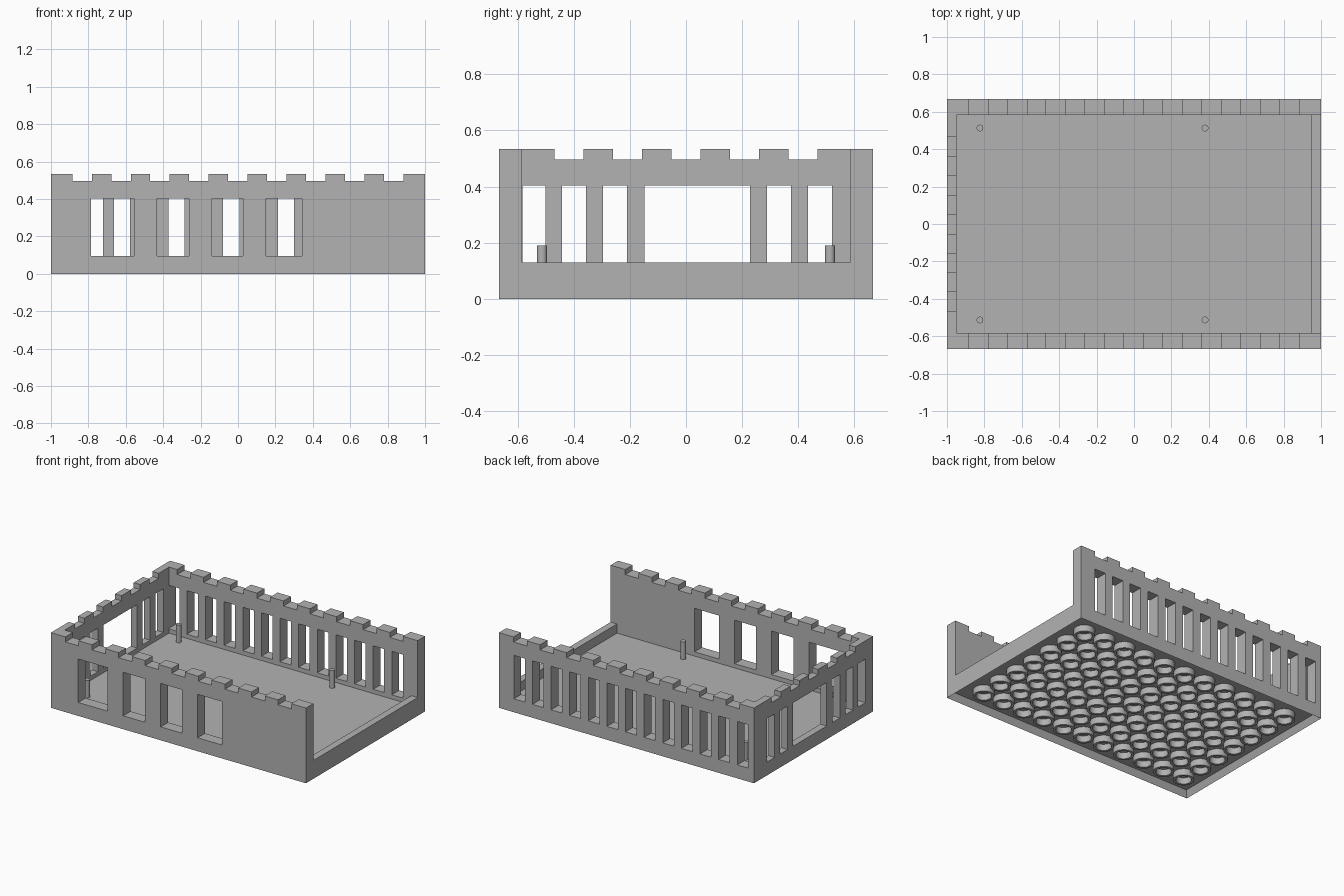
import bpy, bmesh, math
from mathutils import Matrix, Vector

if "Cube" in bpy.data.objects:
    bpy.data.objects.remove(bpy.data.objects["Cube"])

# Single grey plastic material
GREY = (0.45, 0.45, 0.45, 1)
grey = bpy.data.materials.new("grey_plastic")
grey.use_nodes = True
grey.diffuse_color = GREY
grey.node_tree.nodes["Principled BSDF"].inputs["Base Color"].default_value = GREY

# Main dimensions
HX, HY = 1.0, 0.667
FLOOR, LIP, NOTCH, TOP = 0.065, 0.13, 0.497, 0.533
SILL, HEAD = 0.095, 0.403
WALL, THIN, RIM, CAVITY = 0.083, 0.05, 0.03, 0.045
STUD = 1 / 6


def finish(name, bm, smooth=False):
    bmesh.ops.recalc_face_normals(bm, faces=bm.faces)
    mesh = bpy.data.meshes.new(name)
    bm.to_mesh(mesh)
    bm.free()
    mesh.materials.append(grey)
    obj = bpy.data.objects.new(name, mesh)
    bpy.context.collection.objects.link(obj)
    if smooth:
        bpy.ops.object.select_all(action='DESELECT')
        obj.select_set(True)
        bpy.context.view_layer.objects.active = obj
        bpy.ops.object.shade_smooth_by_angle(angle=math.radians(40))
    return obj


def box_bm(lo, hi):
    lo, hi = Vector(lo), Vector(hi)
    bm = bmesh.new()
    bmesh.ops.create_cube(bm, size=1, matrix=Matrix.Translation((lo + hi) / 2)
                          @ Matrix.Diagonal((*(hi - lo), 1)))
    return bm


def wall(name, span, holes, place, direction):
    """Fill a grid of cells except the holes (u0, u1, z0, z1), then thicken it."""
    us = sorted({*span, *(u for h in holes for u in h[:2])})
    zs = sorted({FLOOR, TOP, *(z for h in holes for z in h[2:])})
    bm = bmesh.new()
    for u0, u1 in zip(us, us[1:]):
        for z0, z1 in zip(zs, zs[1:]):
            u, z = (u0 + u1) / 2, (z0 + z1) / 2
            if any(a < u < b and c < z < d for a, b, c, d in holes):
                continue
            corners = ((u0, z0), (u1, z0), (u1, z1), (u0, z1))
            bm.faces.new([bm.verts.new(place(*c)) for c in corners])
    bmesh.ops.remove_doubles(bm, verts=bm.verts, dist=1e-5)
    out = bmesh.ops.extrude_face_region(bm, geom=bm.faces[:], use_keep_orig=True)
    moved = [v for v in out["geom"] if isinstance(v, bmesh.types.BMVert)]
    bmesh.ops.translate(bm, verts=moved, vec=direction)
    bmesh.ops.dissolve_limit(bm, angle_limit=0.01, verts=bm.verts, edges=bm.edges)
    return finish(name, bm)


def notches(start, count):
    step = 0.1042
    return [(start + 2 * step * k, start + 2 * step * k + step, NOTCH, TOP)
            for k in range(count)]


def openings(pairs):
    return [(a, b, SILL, HEAD) for a, b in pairs]


# Base plate, hollow underneath
bm = box_bm((-HX, -HY, 0), (HX, HY, FLOOR))
bottom = min(bm.faces, key=lambda f: f.calc_center_median().z)
bmesh.ops.inset_region(bm, faces=[bottom], thickness=RIM)
bmesh.ops.translate(bm, verts=bottom.verts, vec=(0, 0, CAVITY))
finish("base_plate", bm)

# Low sill across the open end
finish("end_sill", box_bm((HX - THIN, -HY + WALL, FLOOR), (HX, HY - WALL, LIP)))

# Front wall with four windows
windows = [(-0.786, -0.556), (-0.433, -0.262), (-0.139, 0.027), (0.15, 0.342)]
top_notches = notches(-0.886, 9)
wall("front_wall", (-HX, HX), openings(windows) + top_notches,
     lambda u, z: (u, -HY, z), (0, WALL, 0))

# Back wall with a row of slots
slots = [(-0.955 + 0.146 * k, -0.869 + 0.146 * k) for k in range(13)]
wall("back_wall", (-HX, HX), openings(slots) + top_notches,
     lambda u, z: (u, HY, z), (0, -WALL, 0))

# Closed end wall with slots and a wide doorway
gaps = [(-0.582, -0.5), (-0.442, -0.356), (-0.296, -0.21), (-0.148, 0.228),
        (0.289, 0.374), (0.435, 0.52)]
wall("end_wall", (-HY + WALL, HY - WALL), openings(gaps) + notches(-0.469, 5),
     lambda u, z: (-HX, u, z), (THIN, 0, 0))

# Four pegs on the floor
for x, side in ((-0.824, "right"), (0.38, "left")):
    for y, end in ((-0.513, "front"), (0.513, "back")):
        bm = bmesh.new()
        height = 0.19 - FLOOR
        bmesh.ops.create_cone(bm, cap_ends=True, segments=24, radius1=0.018,
                              radius2=0.018, depth=height,
                              matrix=Matrix.Translation((x, y, FLOOR + height / 2)))
        finish(f"{end}_{side}_peg", bm, smooth=True)

# Grid of hollow tubes on the underside
bm = bmesh.new()
profile = [bm.verts.new((r, 0, z)) for r, z in
           ((0.05, CAVITY), (0.05, 0), (0.068, 0), (0.068, CAVITY))]
edges = [bm.edges.new(pair) for pair in zip(profile, profile[1:])]
bmesh.ops.spin(bm, geom=profile + edges, cent=(0, 0, 0), axis=(0, 0, 1),
               angle=math.tau, steps=32, use_merge=True)
bmesh.ops.remove_doubles(bm, verts=bm.verts, dist=1e-5)
tubes = finish("underside_tubes", bm, smooth=True)
# The open tops meet the ceiling, so aim the walls away from the ring
tubes.location = (-HX + STUD, -HY + STUD, 0)
for name, count, offset in (("columns", 11, (STUD, 0, 0)), ("rows", 7, (0, STUD, 0))):
    array = tubes.modifiers.new(name, 'ARRAY')
    array.count = count
    array.use_relative_offset = False
    array.use_constant_offset = True
    array.constant_offset_displace = offset
